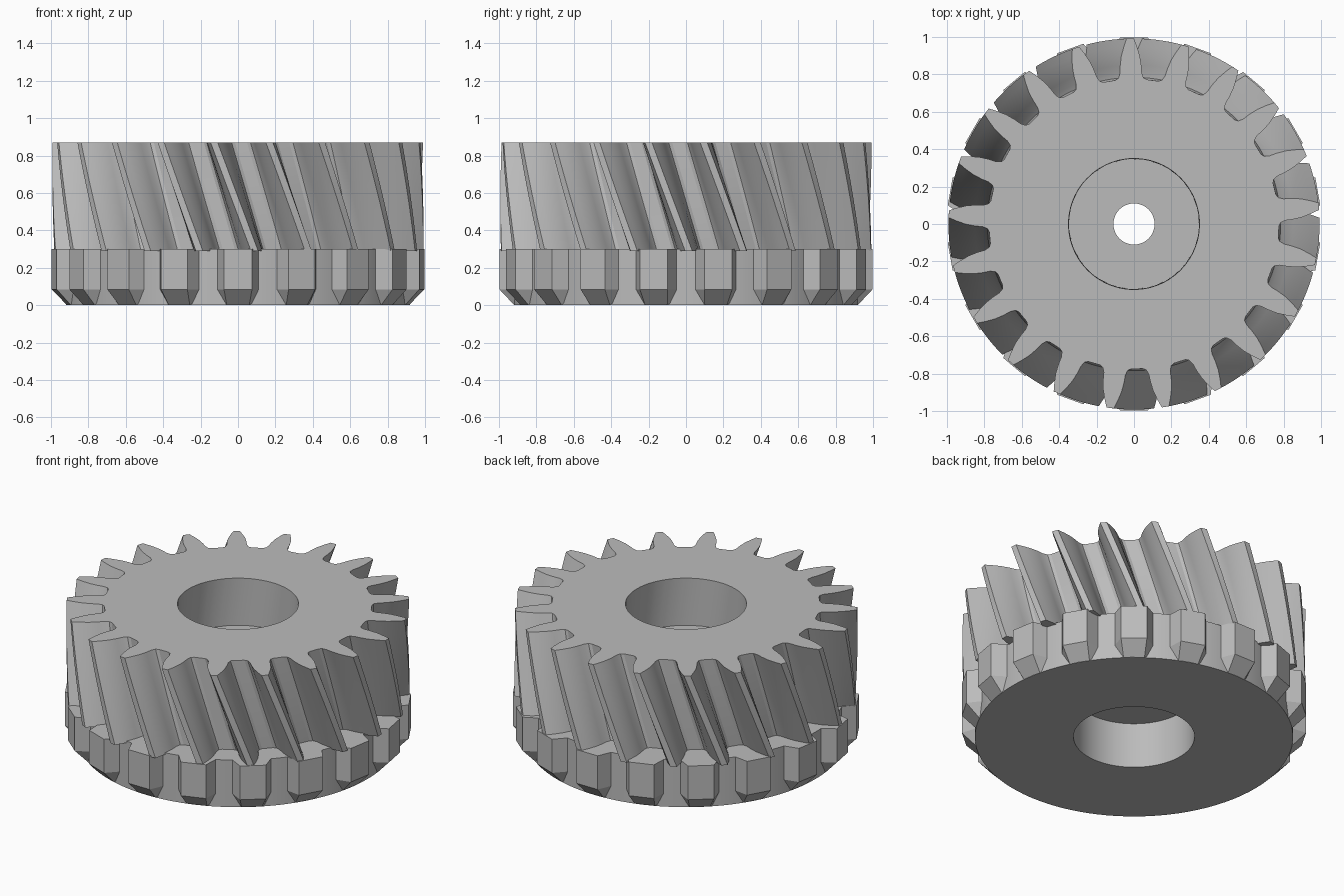
import bpy, bmesh, math
from mathutils import Matrix

cube = bpy.data.objects.get("Cube")
if cube:
    bpy.data.objects.remove(cube, do_unlink=True)

steel = bpy.data.materials.new("grey_steel")
steel.use_nodes = True
GREY = (0.5, 0.5, 0.5, 1)
steel.diffuse_color = GREY
steel.node_tree.nodes["Principled BSDF"].inputs["Base Color"].default_value = GREY

BORE, HEIGHT, COLLAR = 0.35, 0.87, 0.3


def finish(name, bm, angle=25):
    bmesh.ops.recalc_face_normals(bm, faces=bm.faces)
    mesh = bpy.data.meshes.new(name)
    bm.to_mesh(mesh)
    bm.free()
    mesh.materials.append(steel)
    obj = bpy.data.objects.new(name, mesh)
    bpy.context.collection.objects.link(obj)
    bpy.ops.object.select_all(action="DESELECT")
    obj.select_set(True)
    bpy.context.view_layer.objects.active = obj
    bpy.ops.object.shade_smooth_by_angle(angle=math.radians(angle))
    return obj


def add_rings(bm, rings):
    """Join closed rings of points in turn, the last back to the first."""
    loops = [[bm.verts.new(p) for p in ring] for ring in rings]
    for a, b in zip(loops, loops[1:] + loops[:1]):
        for i in range(len(a)):
            j = (i + 1) % len(a)
            bm.faces.new((a[i], a[j], b[j], b[i]))


def tube(name, inner, outer, low, high, sides=96):
    def ring(r, z):
        return [(r * math.cos(2 * math.pi * i / sides),
                 r * math.sin(2 * math.pi * i / sides), z) for i in range(sides)]
    bm = bmesh.new()
    add_rings(bm, [ring(inner, low), ring(outer, low), ring(outer, high), ring(inner, high)])
    return finish(name, bm)


# Helical gear: one tooth flank as (radius, half angle), mirrored and repeated
TEETH, TWIST, PHASE = 21, 0.377, 262.6
flank = [(0.775, 6.2), (0.784, 4.9), (0.81, 4.1), (0.85, 3.8),
         (0.90, 3.15), (0.95, 2.1), (0.992, 1.1)]
tooth = [(r, -a) for r, a in flank] + [(r, a) for r, a in reversed(flank)]
outline = [(r, math.radians(PHASE + a + 360 * t / TEETH))
           for t in range(TEETH) for r, a in tooth]


def gear_ring(z, radius=None):
    turn = TWIST * (HEIGHT - z)
    return [((radius or r) * math.cos(a + turn), (radius or r) * math.sin(a + turn), z)
            for r, a in outline]


STEPS, FOOT = 10, COLLAR - 0.01
levels = [FOOT + (HEIGHT - FOOT) * k / STEPS for k in range(STEPS + 1)]
bm = bmesh.new()
add_rings(bm, [gear_ring(z) for z in levels]
          + [gear_ring(HEIGHT, BORE), gear_ring(FOOT, BORE)])
finish("helical_gear", bm)

# Collar under the gear, and the web with a small hole inside the bore
tube("collar", BORE, 0.92, 0, COLLAR)
tube("bore_web", 0.11, BORE + 0.01, 0.29, 0.57)

# Bevelled dogs around the collar
DOGS = 18
full = [(0.85, 0.112), (0.91, 0.112), (0.998, 0.075)]
small = [(0.85, 0.075), (0.905, 0.075), (0.918, 0.06)]
bm = bmesh.new()
for d in range(DOGS):
    spin = Matrix.Rotation(math.radians(270 + 360 * d / DOGS), 3, "Z")
    rings = []
    for half, z in ((small, 0), (full, 0.085), (full, COLLAR)):
        section = half + [(x, -y) for x, y in reversed(half)]
        rings.append([bm.verts.new(spin @ Matrix.Identity(3) @ Matrix(((x, 0, 0), (y, 0, 0), (z, 0, 0))).col[0])
                      for x, y in section])
    for a, b in zip(rings, rings[1:]):
        for i in range(len(a)):
            j = (i + 1) % len(a)
            bm.faces.new((a[i], a[j], b[j], b[i]))
    bm.faces.new(rings[0])
    bm.faces.new(rings[-1])
finish("collar_dogs", bm, 10)
